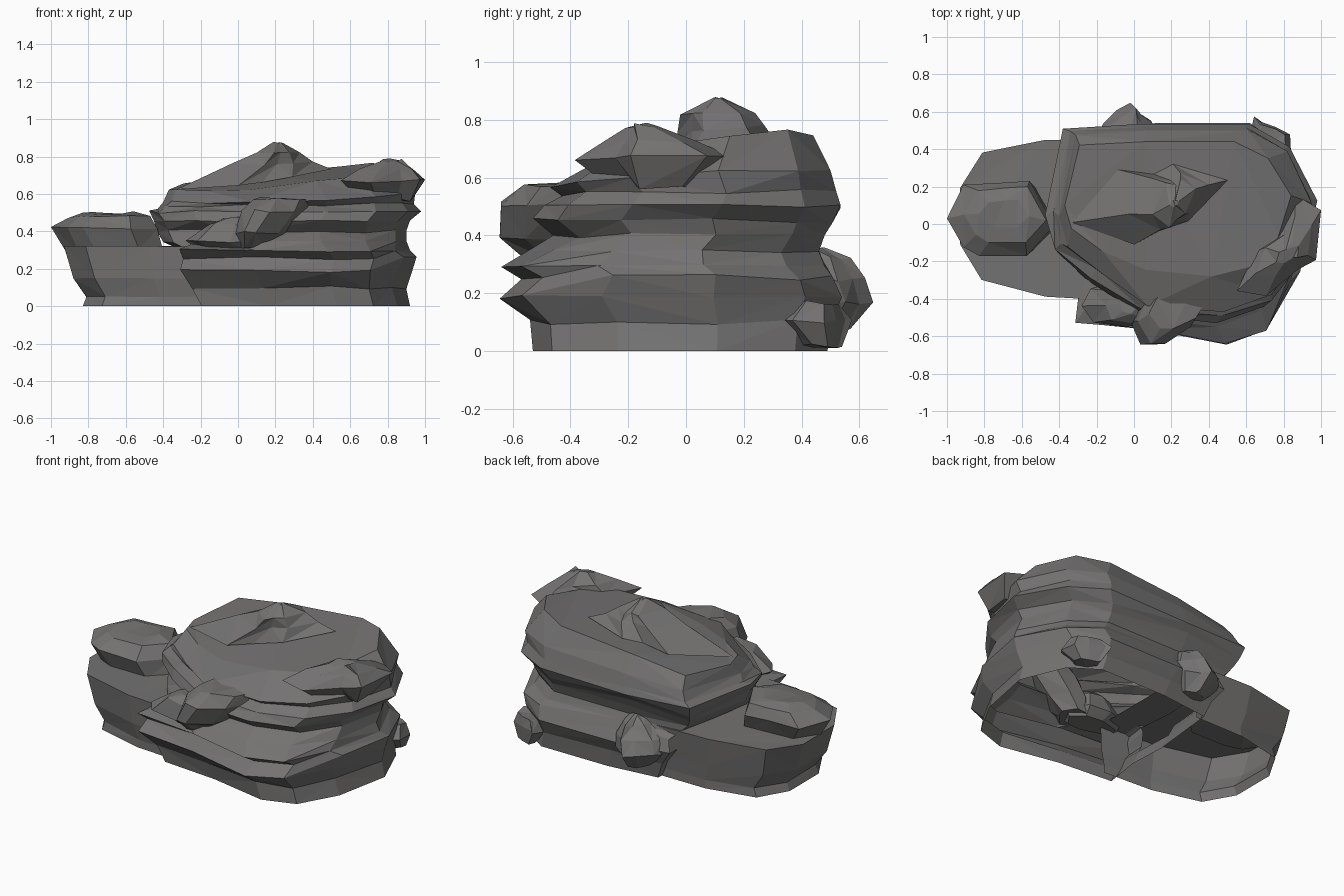
import bpy, bmesh, random

random.seed(4)
stone = bpy.data.materials.new("dark grey stone")
stone.diffuse_color = (0.175, 0.17, 0.168, 1)


def loft(name, outline, levels, cx=0.0, jitter=0.01, bottom=True,
         upper=None, split=1.0, drop=None):
    """Stack rings; level = (z, left, right, front, back[, tilt x, tilt y])."""
    bm = bmesh.new()
    rings = []
    for z, l, r, f, b, *tilt in levels:
        tx, ty = tilt if tilt else (0, 0)
        mx, my = l + (r - l) * (0.5 + cx), (f + b) / 2
        ring = []
        for u, v in (upper if z > split else outline):
            x = mx + u * ((r - mx) if u > 0 else (mx - l))
            y = my + v * (b - f) / 2
            j = jitter if z > 0.005 else 0
            zz = z + tx * (x - mx) + ty * y + random.uniform(-j, j)
            if abs(u) < 0.95 and abs(v) < 0.95:
                x += random.uniform(-j, j)
                y += random.uniform(-j, j)
            ring.append(bm.verts.new((x, y, zz)))
        rings.append(ring)
    n = len(outline)
    for a, b in zip(rings, rings[1:]):
        for k in range(n):
            m = (k + 1) % n
            # alternate diagonals give an irregular faceted surface
            if k % 2:
                bm.faces.new((a[k], a[m], b[m]))
                bm.faces.new((a[k], b[m], b[k]))
            else:
                bm.faces.new((a[k], a[m], b[k]))
                bm.faces.new((a[m], b[m], b[k]))
    bm.faces.new(rings[-1])
    if bottom:
        bm.faces.new(rings[0][::-1])
    if drop:
        # remove walls hidden where two shells join
        gone = [f for f in bm.faces if all(drop(v.co) for v in f.verts)]
        bmesh.ops.delete(bm, geom=gone, context='FACES')
    bmesh.ops.triangulate(bm, faces=[f for f in bm.faces if len(f.verts) > 4])
    me = bpy.data.meshes.new(name)
    bm.to_mesh(me)
    bm.free()
    me.materials.append(stone)
    ob = bpy.data.objects.new(name, me)
    bpy.context.collection.objects.link(ob)
    return ob


# Main layered cliff, hollow underneath; upper layers are cut at the front left
base = [(0.3, -1), (0.65, -0.87), (0.88, -0.42), (1, 0.25), (0.8, 0.78),
        (0.5, 1), (-0.3, 1), (-0.87, 0.93), (-0.95, 0.1), (-0.93, -0.35),
        (-0.99, -0.8), (-0.35, -0.86)]
top = [(0.3, -1), (0.68, -0.82), (0.9, -0.42), (1, 0.2), (0.8, 0.75),
       (0.5, 1), (-0.3, 1), (-0.87, 0.95), (-1, 0.05), (-0.93, -0.3),
       (-0.66, -0.6), (-0.3, -0.92)]
loft("layered_cliff", base, [
    (0.00, -0.20, 0.92, -0.53, 0.49),
    (0.10, -0.25, 0.90, -0.54, 0.50),
    (0.19, -0.315, 0.93, -0.645, 0.54),
    (0.255, -0.30, 0.955, -0.57, 0.505),
    (0.30, -0.32, 0.92, -0.64, 0.48),
    (0.35, -0.40, 0.90, -0.55, 0.46),
    (0.40, -0.43, 0.90, -0.46, 0.48),
    (0.45, -0.45, 0.92, -0.53, 0.505),
    (0.505, -0.475, 0.98, -0.49, 0.535),
    (0.54, -0.43, 0.94, -0.43, 0.52, 0.02, 0.0),
    (0.585, -0.40, 0.95, -0.47, 0.50, 0.04, 0.05),
    (0.675, -0.37, 0.84, -0.28, 0.44, 0.1, 0.1),
], bottom=False, jitter=0.01, upper=top, split=0.32,
    drop=lambda c: c.x < -0.17 and c.z < 0.31 and c.y > -0.36)

# Low shelf on the left, running into the cliff
shelf = [(-1, -0.3), (-0.72, -0.75), (0.1, -0.95), (1, -1),
         (1, 1), (0.1, 1), (-0.72, 0.84), (-1, 0.4)]
loft("low_shelf", shelf, [
    (0.00, -0.83, -0.10, -0.38, 0.42),
    (0.05, -0.81, -0.10, -0.38, 0.42),
    (0.15, -0.88, -0.10, -0.40, 0.43),
    (0.32, -0.93, -0.10, -0.41, 0.45),
], bottom=False, jitter=0.004, drop=lambda c: c.x > -0.12)

# Loose rocks
boulder = [(-1, -0.1), (-0.7, -0.75), (0.1, -1), (0.75, -0.8),
           (1, 0.05), (0.6, 0.9), (-0.1, 1), (-0.8, 0.7)]
loft("shelf_boulder", [(-1, 0), (-0.72, -0.75), (-0.4, -1), (0.5, -1),
                       (1, -0.2), (0.55, 1), (0.0, 0.95), (-0.66, 0.85)], [
    (0.30, -0.92, -0.40, -0.13, 0.18),
    (0.42, -1.00, -0.43, -0.17, 0.23),
    (0.475, -0.91, -0.47, -0.10, 0.20),
    (0.50, -0.83, -0.56, -0.02, 0.13),
])
loft("summit_rock", [(-1, -0.45), (-0.2, -1), (0.1, -0.65), (0.5, -0.4),
                     (1, 0.6), (0.3, 1), (0.05, 0.75), (-0.4, 0.85)], [
    (0.665, -0.33, 0.50, -0.11, 0.32, 0.1, 0.1),
    (0.755, -0.03, 0.40, -0.03, 0.27, 0.0, 0.1),
    (0.82, 0.10, 0.33, -0.02, 0.24),
    (0.875, 0.19, 0.24, 0.09, 0.13),
], jitter=0.004)
loft("right_wedge", [(-1, -0.9), (-0.3, -1), (0.4, -0.5), (0.9, -0.3),
                     (1, 0.7), (0.4, 1), (0.0, 0.45), (-0.6, -0.1)], [
    (0.57, 0.65, 0.93, -0.25, 0.03),
    (0.67, 0.55, 1.00, -0.385, 0.155),
    (0.73, 0.65, 0.95, -0.28, 0.04),
    (0.78, 0.76, 0.88, -0.21, -0.10),
])
loft("front_boulder", [(-1, -0.2), (-0.6, -1), (-0.15, -1), (0.65, -0.4),
                       (1, 0.35), (0.4, 0.9), (-0.3, 1), (-0.7, 0.7)], [
    (0.31, 0.00, 0.18, -0.55, -0.34),
    (0.39, -0.02, 0.25, -0.645, -0.33),
    (0.51, 0.02, 0.37, -0.64, -0.34),
    (0.575, 0.08, 0.38, -0.56, -0.36),
])
loft("front_chip", boulder, [
    (0.30, -0.20, 0.12, -0.50, -0.34),
    (0.345, -0.28, 0.15, -0.55, -0.30),
    (0.44, -0.15, 0.10, -0.53, -0.32),
    (0.47, -0.08, 0.04, -0.48, -0.36),
])
spike = [(-1, -0.6), (0.0, -1), (1, -0.6), (0.9, 0.1),
         (0.45, 0.65), (0.2, 1), (-0.25, 0.6), (-0.8, 0.1)]
loft("back_boulder", spike, [
    (0.07, -0.10, 0.06, 0.42, 0.57),
    (0.17, -0.20, 0.10, 0.42, 0.648),
    (0.25, -0.17, 0.13, 0.42, 0.62),
    (0.32, -0.08, 0.08, 0.42, 0.57),
    (0.355, -0.03, 0.05, 0.42, 0.48),
])
loft("back_corner_rock", [(0.3, -1), (1, -0.5), (0.95, 0.3), (0.3, 0.65),
                          (-0.5, 0.9), (-0.8, 1), (-1, 0.3), (-0.5, -0.4)], [
    (0.015, 0.68, 0.80, 0.40, 0.54),
    (0.10, 0.62, 0.84, 0.30, 0.575),
    (0.165, 0.66, 0.81, 0.38, 0.53),
])
